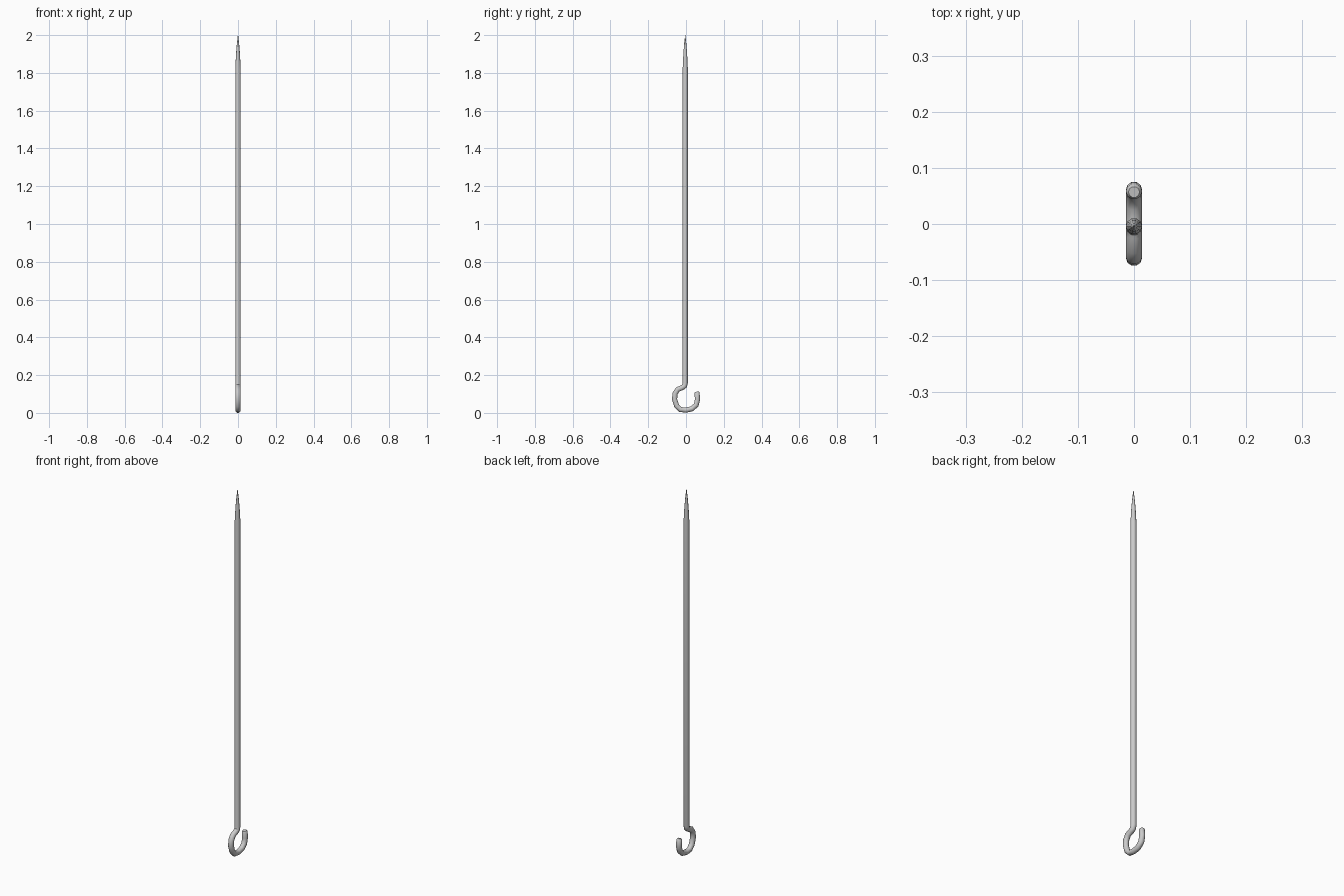
import bpy, bmesh, math
from mathutils import Vector

if "Cube" in bpy.data.objects:
    bpy.data.objects.remove(bpy.data.objects["Cube"])

SIDES = 10
R = 0.0145

# Centre line in the y-z plane with a radius: hook end, open loop, shaft, point
path = [
    (0.057, 0.112, 0.010), (0.058, 0.106, R), (0.061, 0.072, R),
    (0.054, 0.042, R), (0.032, 0.022, R), (0.000, 0.0145, R),
    (-0.030, 0.018, R), (-0.050, 0.038, R), (-0.0605, 0.072, R),
    (-0.058, 0.102, R), (-0.044, 0.124, R), (-0.020, 0.134, R),
    (-0.008, 0.142, R), (-0.004, 0.158, R), (-0.004, 1.82, R),
    (-0.004, 1.90, 0.0105), (-0.004, 1.96, 0.0055), (-0.004, 2.0, 0.0006),
]


def sweep(name, pts):
    bm = bmesh.new()
    rings = []
    centres = [Vector((0, y, z)) for y, z, _ in pts]
    side = Vector((1, 0, 0))
    for i, c in enumerate(centres):
        before = (c - centres[i - 1]).normalized() if i else Vector()
        after = (centres[i + 1] - c).normalized() if i < len(pts) - 1 else Vector()
        across = (before + after).normalized().cross(side)
        ring = []
        for k in range(SIDES):
            a = 2 * math.pi * k / SIDES
            ring.append(bm.verts.new(c + pts[i][2] * (math.cos(a) * side + math.sin(a) * across)))
        rings.append(ring)
    for lo, hi in zip(rings, rings[1:]):
        for k in range(SIDES):
            n = (k + 1) % SIDES
            bm.faces.new((lo[k], lo[n], hi[n], hi[k]))
    bm.faces.new(rings[0])
    bm.faces.new(rings[-1])
    bmesh.ops.recalc_face_normals(bm, faces=bm.faces)
    mesh = bpy.data.meshes.new(name)
    bm.to_mesh(mesh)
    bm.free()
    ob = bpy.data.objects.new(name, mesh)
    bpy.context.collection.objects.link(ob)
    return ob


# Pointed rod with an open hook at its foot
rod = sweep("hooked_rod", path)
bpy.context.view_layer.objects.active = rod
rod.select_set(True)
bpy.ops.object.shade_smooth_by_angle(angle=math.radians(40))
